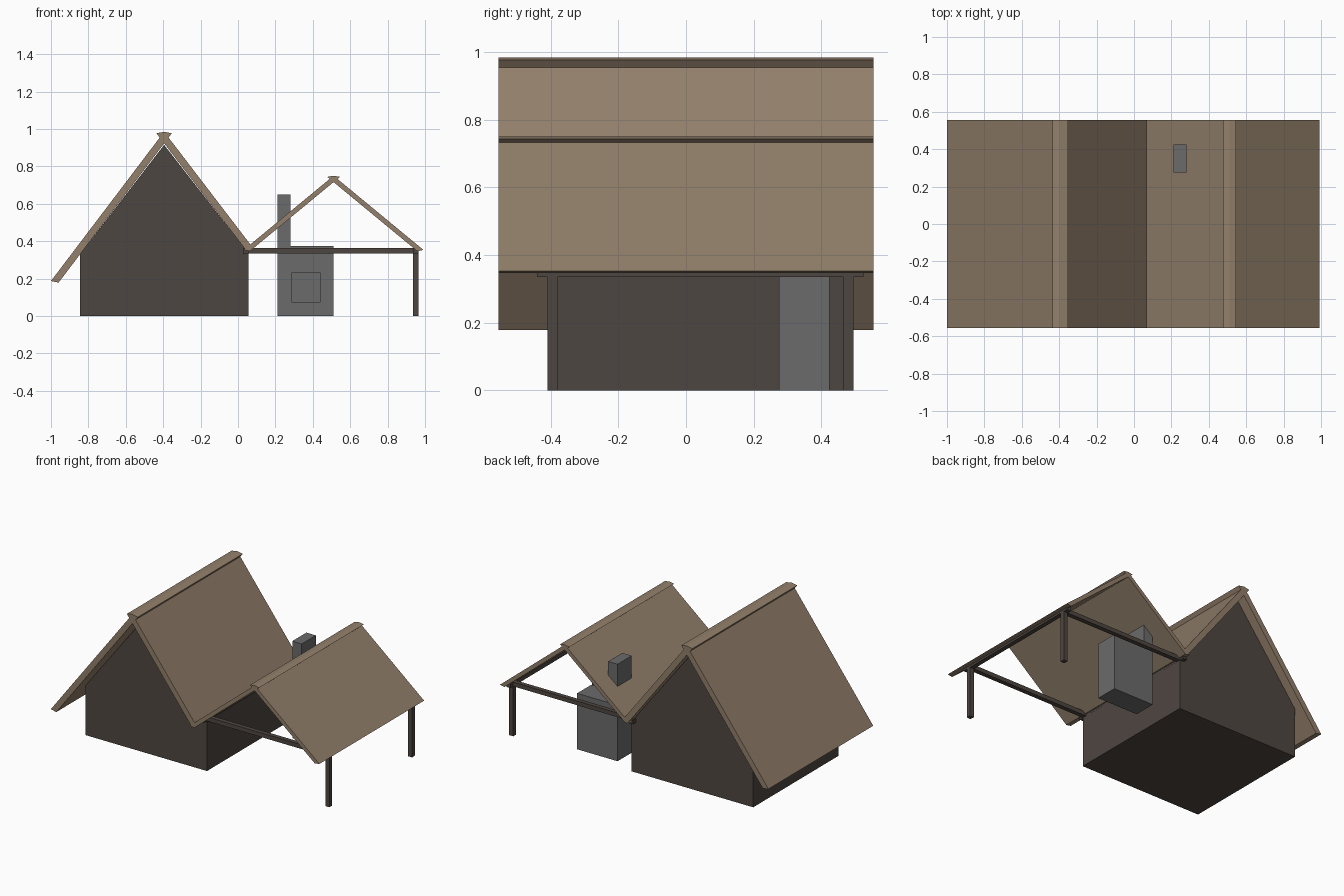
import bpy
import bmesh

cube = bpy.data.objects.get("Cube")
if cube:
    bpy.data.objects.remove(cube, do_unlink=True)


def material(name, rgb):
    m = bpy.data.materials.new(name)
    m.use_nodes = True
    colour = (*rgb, 1)
    m.diffuse_color = colour
    m.node_tree.nodes["Principled BSDF"].inputs["Base Color"].default_value = colour
    return m


TIMBER = material("dark timber", (0.076, 0.061, 0.052))
THATCH = material("tan roofing", (0.29, 0.215, 0.147))
STONE = material("grey stone", (0.147, 0.147, 0.147))


def finish(name, bm, mat):
    bmesh.ops.recalc_face_normals(bm, faces=bm.faces)
    mesh = bpy.data.meshes.new(name)
    bm.to_mesh(mesh)
    bm.free()
    mesh.materials.append(mat)
    obj = bpy.data.objects.new(name, mesh)
    bpy.context.collection.objects.link(obj)
    return obj


def extrude_profile(name, points, y0, y1, mat):
    """Extrude an (x, z) outline along y."""
    bm = bmesh.new()
    face = bm.faces.new([bm.verts.new((x, y0, z)) for x, z in points])
    grown = bmesh.ops.extrude_face_region(bm, geom=[face])["geom"]
    verts = [v for v in grown if isinstance(v, bmesh.types.BMVert)]
    bmesh.ops.translate(bm, verts=verts, vec=(0, y1 - y0, 0))
    return finish(name, bm, mat)


def box(name, x0, x1, y0, y1, z0, z1, mat):
    outline = [(x0, z0), (x1, z0), (x1, z1), (x0, z1)]
    return extrude_profile(name, outline, y0, y1, mat)


ROOF_Y = 0.555
FRONT, BACK = -0.41, 0.495
BEAM = 0.03


def roof_slab(name, ridge, eave, cut):
    """Sloping slab whose end crosses over the ridge by the cut vector."""
    (rx, rz), (ex, ez), (cx, cz) = ridge, eave, cut
    outline = [(ex, ez), (rx, rz), (rx + cx, rz + cz), (ex + cx, ez + cz)]
    extrude_profile(name, outline, -ROOF_Y, ROOF_Y, THATCH)


# House body with gable ends
extrude_profile("house_walls",
                [(-0.845, 0), (0.057, 0), (0.057, 0.335), (-0.395, 0.915), (-0.845, 0.33)],
                FRONT, BACK, TIMBER)

# Steep house roof, slabs crossing at the ridge
roof_slab("house_roof_right", (-0.395, 0.985), (-1.0, 0.187), (0.041, -0.008))
roof_slab("house_roof_left", (-0.395, 0.985), (0.082, 0.362), (-0.041, -0.008))

# Lower shelter roof
roof_slab("shelter_roof_right", (0.511, 0.75), (0.03, 0.353), (0.034, -0.006))
roof_slab("shelter_roof_left", (0.511, 0.75), (0.992, 0.353), (-0.034, -0.006))

# Shelter posts and cross beams
for end, y in (("front", FRONT), ("back", BACK - BEAM)):
    box(end + "_post", 0.935, 0.965, y, y + BEAM, 0, 0.335, TIMBER)
    box(end + "_cross_beam", 0.03, 0.965, y, y + BEAM, 0.335, 0.363, TIMBER)

# Long beams under the shelter eaves
for side, x in (("wall", 0.026), ("outer", 0.935)):
    box(side + "_long_beam", x, x + BEAM, FRONT - BEAM, BACK + BEAM, 0.335, 0.363, TIMBER)

# Stone hearth with a recessed firebox in its front
hearth = box("hearth", 0.21, 0.51, 0.275, 0.425, 0, 0.375, STONE)
opening = box("firebox_cutter", 0.285, 0.44, 0.2, 0.375, 0.075, 0.23, STONE)
opening.hide_render = True
opening.hide_viewport = True
cut = hearth.modifiers.new("firebox", "BOOLEAN")
cut.object = opening
cut.operation = "DIFFERENCE"
cut.solver = "EXACT"

# Chimney rising through the shelter roof
box("chimney", 0.21, 0.28, 0.275, 0.425, 0.375, 0.65, STONE)
